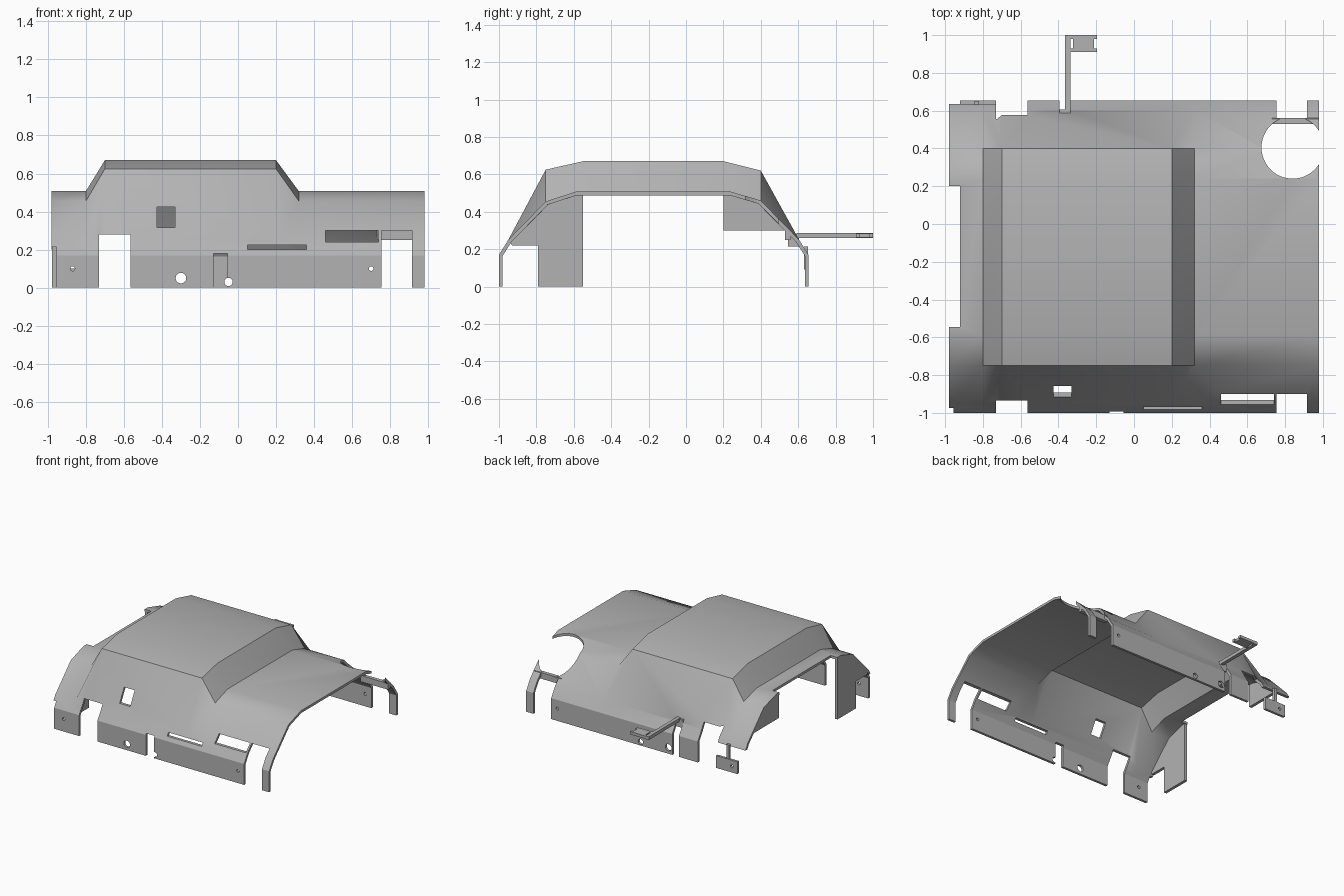
import bpy, bmesh, math
from mathutils import Matrix

if "Cube" in bpy.data.objects:
    bpy.data.objects.remove(bpy.data.objects["Cube"])

grey = bpy.data.materials.new("plain grey")
grey.use_nodes = True
COLOUR = (0.45, 0.45, 0.45, 1)
grey.diffuse_color = COLOUR
grey.node_tree.nodes["Principled BSDF"].inputs["Base Color"].default_value = COLOUR


def make(name, bm):
    bmesh.ops.recalc_face_normals(bm, faces=bm.faces)
    mesh = bpy.data.meshes.new(name)
    bm.to_mesh(mesh)
    bm.free()
    mesh.materials.append(grey)
    ob = bpy.data.objects.new(name, mesh)
    bpy.context.collection.objects.link(ob)
    return ob


def box(name, x, y, z):
    bm = bmesh.new()
    bmesh.ops.create_cube(bm, size=1)
    for v in bm.verts:
        v.co = [r[0] if c < 0 else r[1] for c, r in zip(v.co, (x, y, z))]
    return make(name, bm)


def cylinder(name, centre, radius, length, upright=False, sides=48):
    bm = bmesh.new()
    turn = Matrix() if upright else Matrix.Rotation(math.pi / 2, 4, "X")
    bmesh.ops.create_cone(bm, cap_ends=True, segments=sides, radius1=radius,
                          radius2=radius, depth=length,
                          matrix=Matrix.Translation(centre) @ turn)
    return make(name, bm)


def wall(name, points, x0, x1):
    bm = bmesh.new()
    face = bm.faces.new([bm.verts.new((x0, y, z)) for y, z in points])
    ext = bmesh.ops.extrude_face_region(bm, geom=[face])
    moved = [g for g in ext["geom"] if isinstance(g, bmesh.types.BMVert)]
    bmesh.ops.translate(bm, verts=moved, vec=(x1 - x0, 0, 0))
    return make(name, bm)


def apply(ob, mod):
    bpy.context.view_layer.objects.active = ob
    bpy.ops.object.modifier_apply(modifier=mod.name)


def cut(ob, cutter):
    mod = ob.modifiers.new("cut", "BOOLEAN")
    mod.operation = "DIFFERENCE"
    mod.solver = "EXACT"
    mod.object = cutter
    apply(ob, mod)
    bpy.data.objects.remove(cutter)


# Body shell: low and raised sections lofted along x
front_foot = [(-1, 0), (-1, 0.17), (-0.95, 0.25)]
back_foot = [(0.605, 0.25), (0.655, 0.17), (0.655, 0)]
low = front_foot + [(-0.75, 0.455), (-0.59, 0.507), (0.24, 0.507), (0.4, 0.46)] + back_foot
high = front_foot + [(-0.75, 0.625), (-0.55, 0.67), (0.2, 0.67), (0.4, 0.62)] + back_foot
stations = [(-0.98, low), (-0.8, low), (-0.7, high), (0.2, high), (0.32, low), (0.98, low)]
bm = bmesh.new()
rows = [[bm.verts.new((x, y, z)) for y, z in prof] for x, prof in stations]
for a, b in zip(rows, rows[1:]):
    for i in range(len(a) - 1):
        bm.faces.new((a[i], b[i], b[i + 1], a[i + 1]))
shell = make("body_shell", bm)
if max(shell.data.polygons, key=lambda p: p.center.z).normal.z < 0:
    shell.data.flip_normals()
solid = shell.modifiers.new("thickness", "SOLIDIFY")
solid.thickness = 0.02
solid.offset = -1
solid.use_even_offset = True
apply(shell, solid)

# Openings in the front and back skirts
FRONT, BACK = (-1.1, -0.7), (0.45, 0.8)
openings = [
    ((-0.73, -0.565), FRONT, (-0.1, 0.28)),
    ((0.755, 0.915), FRONT, (-0.1, 0.3)),
    ((-1.1, -0.955), FRONT, (-0.1, 0.213)),
    ((-0.425, -0.33), FRONT, (0.315, 0.425)),
    ((0.05, 0.36), FRONT, (0.2, 0.225)),
    ((0.46, 0.74), FRONT, (0.24, 0.3)),
    ((-0.13, -0.055), FRONT, (-0.1, 0.18)),
    ((-0.731, -0.565), BACK, (-0.1, 0.3)),
    ((0.755, 0.915), BACK, (-0.1, 0.295)),
    ((-1.1, -0.73), BACK, (-0.1, 0.2)),
    ((-0.395, -0.335), (0.6, 0.8), (-0.1, 0.26)),
    ((-1.1, -0.92), (-0.545, 0.2), (0.1, 0.9)),
]
for x, y, z in openings:
    cut(shell, box("cutter", x, y, z))
cut(shell, cylinder("cutter", (0.84, 0.405, 0.4), 0.165, 1, upright=True))
for x, z, r in [(0.7, 0.1, 0.012), (-0.87, 0.1, 0.012), (-0.3, 0.05, 0.028), (-0.05, 0.03, 0.022)]:
    cut(shell, cylinder("cutter", (x, 0, z), r, 2.4, sides=20))

# Side walls
wall("front_side_wall", [(-0.93, 0.22), (-0.79, 0.22), (-0.79, 0), (-0.55, 0), (-0.55, 0.495),
                         (-0.59, 0.495), (-0.745, 0.443), (-0.94, 0.24)], -0.979, -0.955)
wall("back_side_wall", [(0.2, 0.3), (0.54, 0.3), (0.395, 0.448), (0.24, 0.495), (0.2, 0.495)],
     -0.979, -0.955)

# Rear mounting tab and its stem
tab = box("rear_tab", (-0.92, -0.73), (0.635, 0.655), (0, 0.1))
cut(tab, cylinder("cutter", (-0.87, 0.64, 0.1 / 2), 0.012, 0.2, sides=20))
box("rear_tab_stem", (-0.845, -0.82), (0.632, 0.652), (0.09, 0.215))

# Rail beneath the round opening
box("rear_rail", (0.73, 0.98), (0.53, 0.56), (0.25, 0.3))

# Rear bracket
box("bracket_arm", (-0.365, -0.335), (0.59, 1), (0.26, 0.287))
box("bracket_foot", (-0.395, -0.335), (0.545, 0.605), (0.215, 0.28))
plate = box("bracket_plate", (-0.335, -0.197), (0.91, 1), (0.262, 0.285))
for x in [(-0.335, -0.322), (-0.212, -0.19)]:
    cut(plate, box("cutter", x, (0.93, 0.98), (0.2, 0.4)))

# Smooth the gentle bends, keep the hard edges
bpy.ops.object.select_all(action="DESELECT")
shell.select_set(True)
bpy.context.view_layer.objects.active = shell
bpy.ops.object.shade_smooth_by_angle(angle=math.radians(30))
